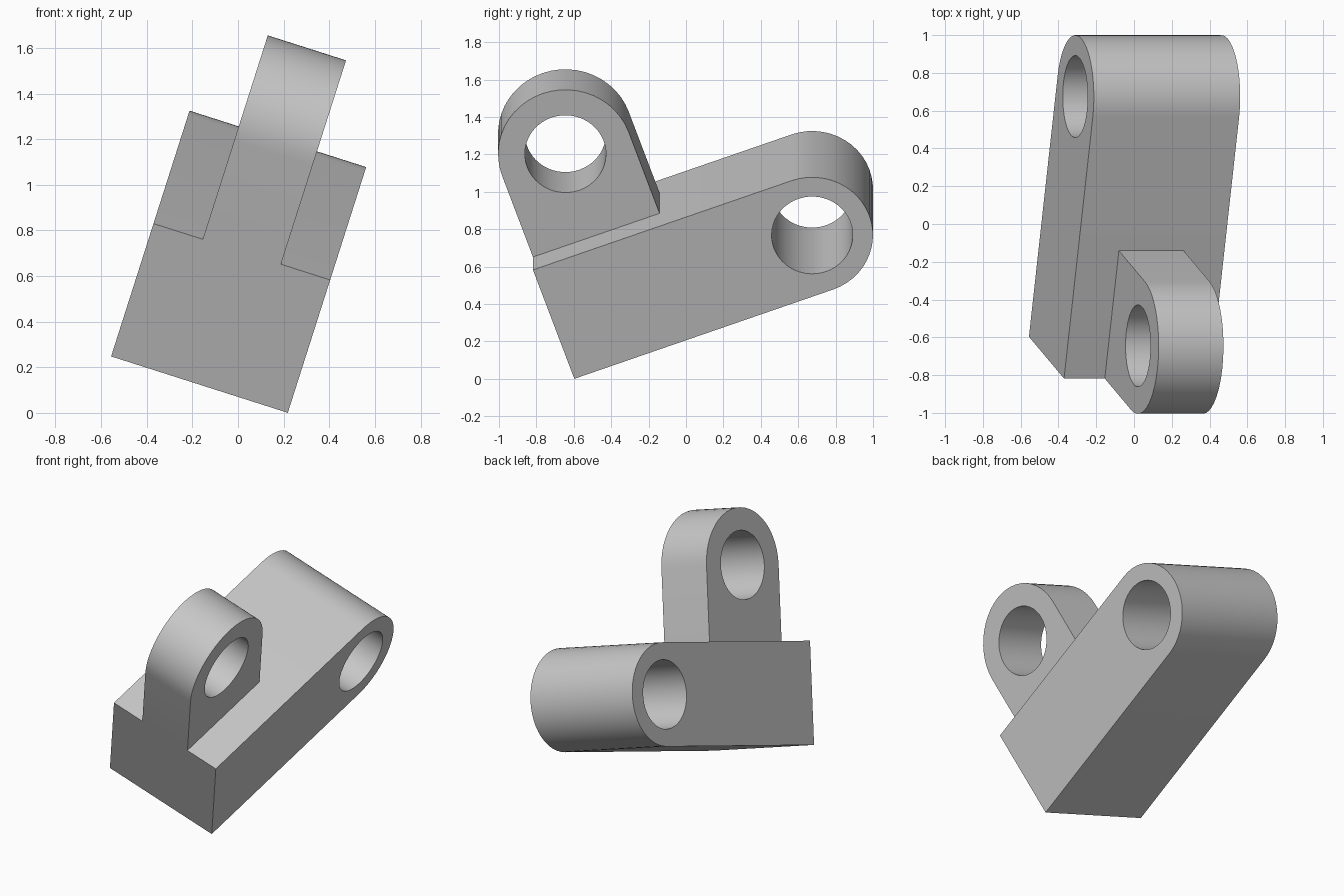
import bpy, bmesh
from math import sin, cos, pi, radians
from mathutils import Matrix

cube = bpy.data.objects.get("Cube")
if cube:
    bpy.data.objects.remove(cube, do_unlink=True)

grey = bpy.data.materials.new("plain grey")
grey.use_nodes = True
colour = (0.57, 0.57, 0.57, 1)
grey.diffuse_color = colour
grey.node_tree.nodes["Principled BSDF"].inputs["Base Color"].default_value = colour

# The whole bracket is tilted back and rolled to one side
TILT = (Matrix.Translation((-0.169, -0.597, 0.124))
        @ Matrix.Rotation(radians(17.7), 4, 'Y')
        @ Matrix.Rotation(radians(19.9), 4, 'X'))
SEGMENTS = 24
HOLE = 0.217


def arc(centre, radius, start, sweep, count):
    """Points (y, z) along an arc."""
    return [(centre[0] + radius * cos(start + sweep * i / SEGMENTS),
             centre[1] + radius * sin(start + sweep * i / SEGMENTS))
            for i in range(count)]


def plate_with_hole(name, outline, centre, thickness):
    """Side profile with a round bore, thickened across x."""
    bm = bmesh.new()
    bore = arc(centre, HOLE, 0, pi, 2 * SEGMENTS)
    for loop in (outline, bore):
        verts = [bm.verts.new((0, y, z)) for y, z in loop]
        for a, b in zip(verts, verts[1:] + verts[:1]):
            bm.edges.new((a, b))
    bmesh.ops.triangle_fill(bm, edges=bm.edges[:], use_beauty=True, normal=(1, 0, 0))
    bmesh.ops.recalc_face_normals(bm, faces=bm.faces[:])
    mesh = bpy.data.meshes.new(name)
    bm.to_mesh(mesh)
    bm.free()
    mesh.materials.append(grey)
    obj = bpy.data.objects.new(name, mesh)
    bpy.context.collection.objects.link(obj)
    solid = obj.modifiers.new("thickness", 'SOLIDIFY')
    solid.thickness = thickness
    solid.offset = 0
    bpy.ops.object.select_all(action='DESELECT')
    obj.select_set(True)
    bpy.context.view_layer.objects.active = obj
    bpy.ops.object.modifier_apply(modifier=solid.name)
    bpy.ops.object.shade_smooth_by_angle(angle=radians(30))
    obj.matrix_world = TILT
    return obj


# Long base arm with a rounded, bored far end
height, reach = 0.65, 1.47
end = (reach, height / 2)
arm = [(0, height), (0, 0)] + arc(end, height / 2, -pi / 2, pi, SEGMENTS + 1)
plate_with_hole("base_arm", arm, end, 0.813)

# Upright lug with a rounded top, flush with the front of the arm
radius = 0.36
eye = (radius, 1.135)
lug = [(0, height), (2 * radius, height)] + arc(eye, radius, 0, pi, SEGMENTS + 1)
plate_with_hole("upright_lug", lug, eye, 0.36)
